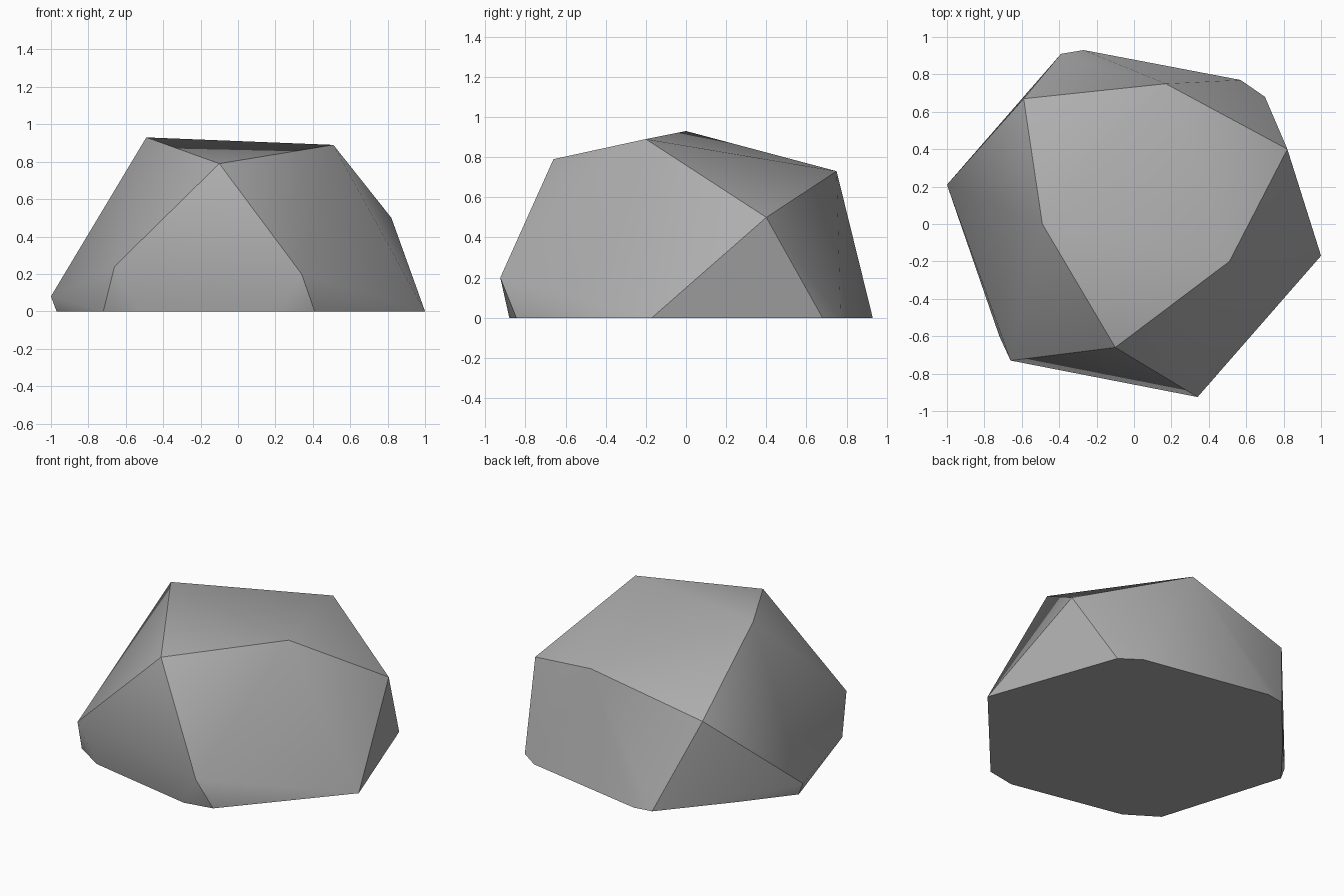
import bpy
import bmesh
import math

cube = bpy.data.objects.get("Cube")
if cube:
    bpy.data.objects.remove(cube, do_unlink=True)

# Stone colour
stone = bpy.data.materials.new("stone_grey")
stone.use_nodes = True
grey = (0.42, 0.42, 0.42, 1)
stone.diffuse_color = grey
stone.node_tree.nodes["Principled BSDF"].inputs["Base Color"].default_value = grey

# Corners of the crown, the shoulders and the flat base
crown = [(-.49, 0, .93), (.51, -.2, .89), (-.1, -.66, .79),
         (.17, .75, .73), (-.59, .67, .555), (.82, .4, .5)]
shoulders = [(-.66, -.73, .24), (.34, -.925, .2), (-1, .21, .08)]
base = [(1, -.17), (.7, .68), (.57, .77), (-.27, .93), (-.39, .91), (-.74, .5),
        (-.97, .21), (-.72, -.6), (-.52, -.73), (.22, -.88), (.41, -.845)]

# Wrap the corners in a faceted skin
bm = bmesh.new()
for p in crown + shoulders + [(x, y, 0) for x, y in base]:
    bm.verts.new(p)
hull = bmesh.ops.convex_hull(bm, input=bm.verts)
loose = [v for v in bm.verts if not v.link_faces]
bmesh.ops.delete(bm, geom=loose, context='VERTS')

# Merge the underside into one flat face
under = [f for f in bm.faces if all(v.co.z < .001 for v in f.verts)]
bmesh.ops.dissolve_faces(bm, faces=under)
bmesh.ops.recalc_face_normals(bm, faces=bm.faces)

mesh = bpy.data.meshes.new("boulder")
bm.to_mesh(mesh)
bm.free()
mesh.materials.append(stone)
boulder = bpy.data.objects.new("boulder", mesh)
bpy.context.collection.objects.link(boulder)

# Soft shading across shallow creases, sharp on the ridges
bpy.ops.object.select_all(action='DESELECT')
boulder.select_set(True)
bpy.context.view_layer.objects.active = boulder
bpy.ops.object.shade_smooth_by_angle(angle=math.radians(30))
